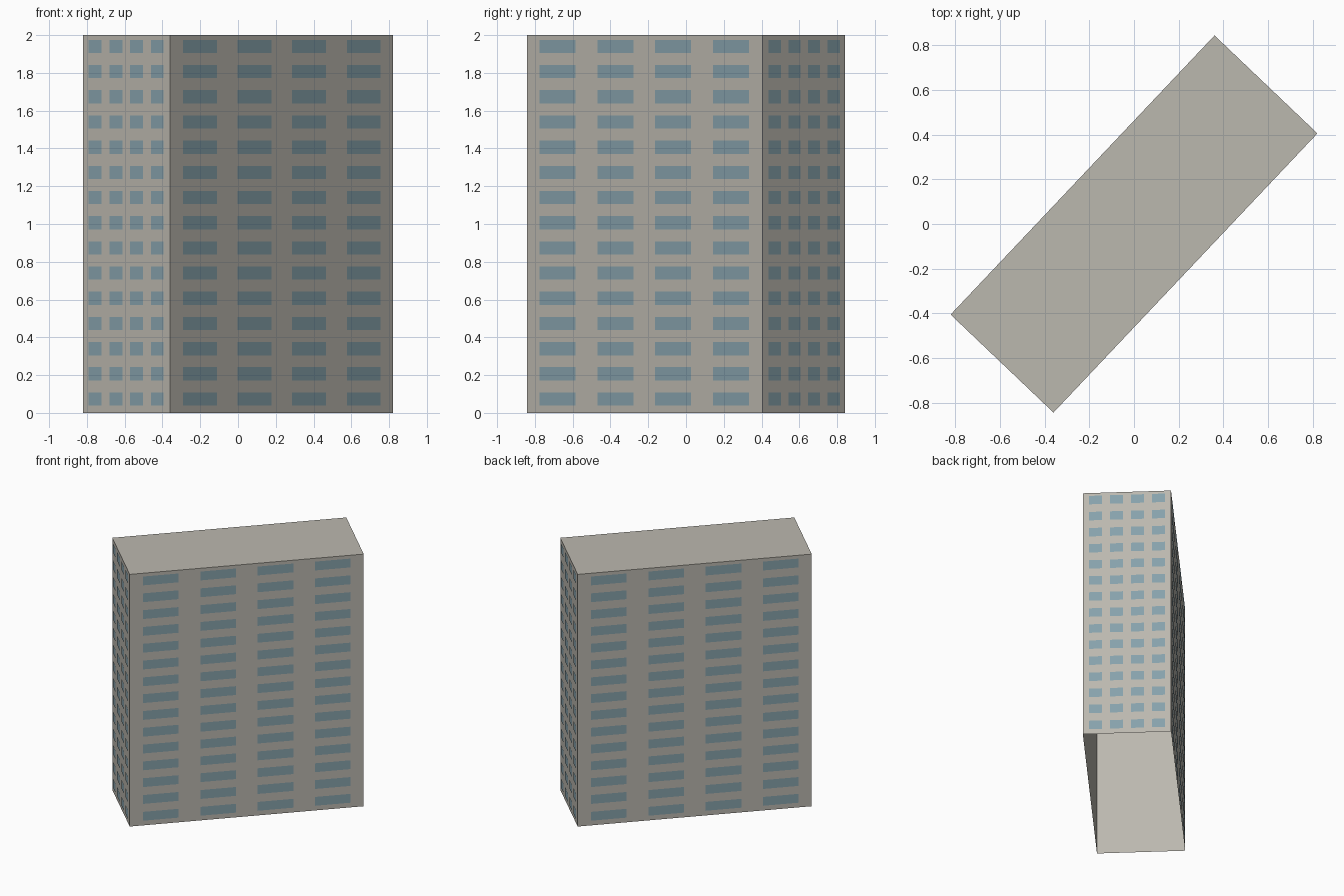
import bpy
import bmesh
from mathutils import Vector

cube = bpy.data.objects.get("Cube")
if cube:
    bpy.data.objects.remove(cube)

HEIGHT = 2.0
FLOORS = 15
COLUMNS = 4
CORNERS = [Vector(c) for c in
           ((-0.82, -0.405, 0), (-0.36, -0.843, 0), (0.82, 0.405, 0), (0.36, 0.843, 0))]
UP = Vector((0, 0, 1))


def material(name, rgb):
    mat = bpy.data.materials.new(name)
    mat.use_nodes = True
    mat.diffuse_color = (*rgb, 1)
    mat.node_tree.nodes["Principled BSDF"].inputs["Base Color"].default_value = (*rgb, 1)
    return mat


def finish(bm, name, mat):
    mesh = bpy.data.meshes.new(name)
    bm.to_mesh(mesh)
    bm.free()
    mesh.materials.append(mat)
    obj = bpy.data.objects.new(name, mesh)
    bpy.context.collection.objects.link(obj)


concrete = material("warm grey concrete", (0.50, 0.48, 0.43))
glass = material("blue grey glass", (0.24, 0.36, 0.41))

# Tower shell: four walls and a flat roof, open underneath
bm = bmesh.new()
base = [bm.verts.new(c) for c in CORNERS]
top = [bm.verts.new(c + UP * HEIGHT) for c in CORNERS]
for i in range(4):
    j = (i + 1) % 4
    bm.faces.new((base[i], base[j], top[j], top[i]))
bm.faces.new(top)
finish(bm, "tower_shell", concrete)


# Window panes: a grid of thin plates just proud of each wall
def window_grid(name, start, end, width, pitch):
    along = end - start
    offset = along.cross(UP).normalized() * 0.003
    pane_height = 0.07
    story = HEIGHT / FLOORS
    bm = bmesh.new()
    for floor in range(FLOORS):
        z = (floor + 0.55) * story
        for column in range(COLUMNS):
            u = 0.5 + (column - (COLUMNS - 1) / 2) * pitch
            corners = ((-1, -1), (1, -1), (1, 1), (-1, 1))
            bm.faces.new([bm.verts.new(start + offset + along * (u + a * width / 2)
                                       + UP * (z + b * pane_height / 2))
                          for a, b in corners])
    finish(bm, name, glass)


for i, side in enumerate(("front_end", "right_long", "back_end", "left_long")):
    width, pitch = (0.152, 0.245) if "long" in side else (0.148, 0.238)
    window_grid(side + "_windows", CORNERS[i], CORNERS[(i + 1) % 4], width, pitch)
